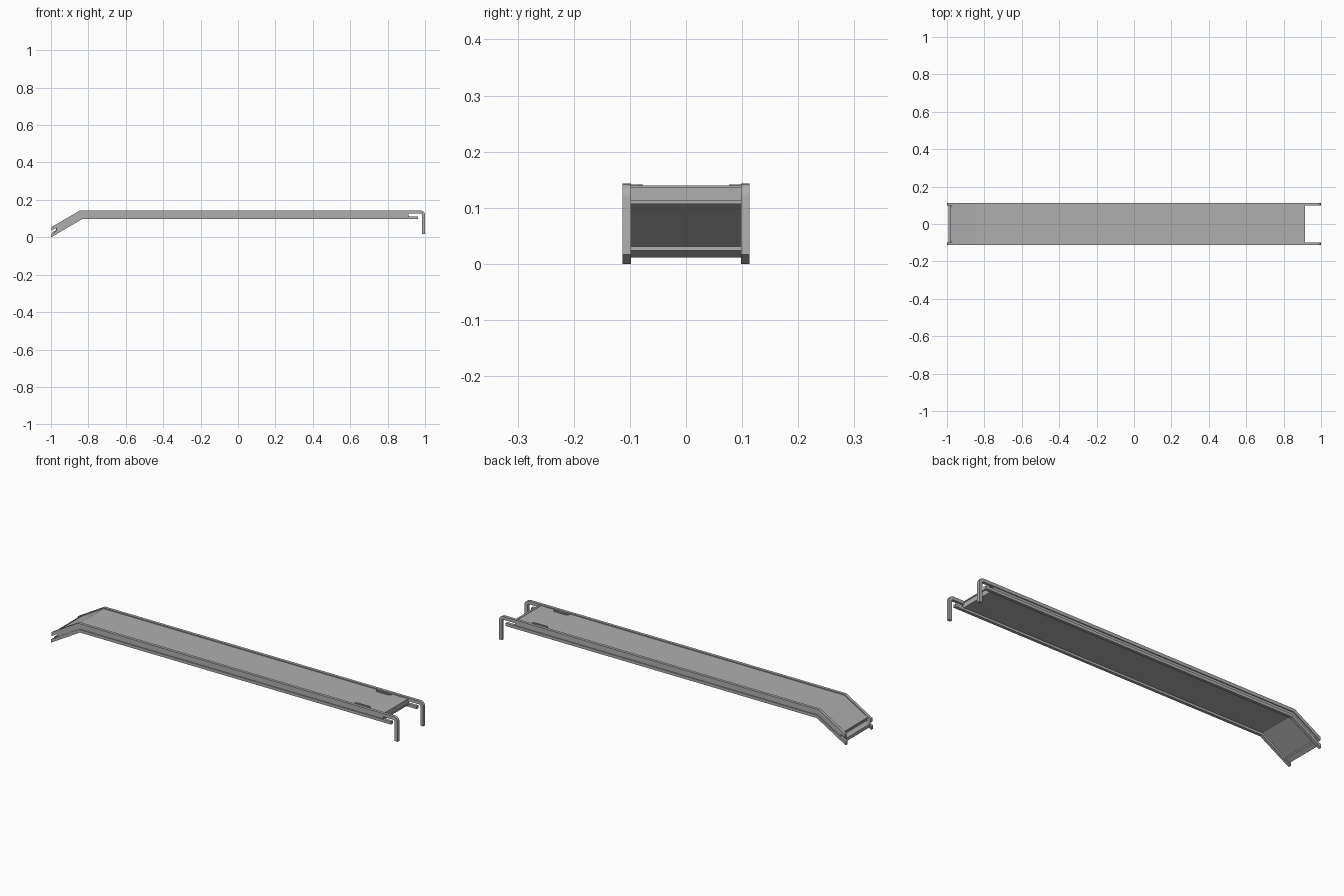
import bpy, bmesh, math

cube = bpy.data.objects.get("Cube")
if cube:
    bpy.data.objects.remove(cube)

grey = bpy.data.materials.new("steel grey")
grey.use_nodes = True
COLOUR = (0.43, 0.43, 0.43, 1)
grey.diffuse_color = COLOUR
grey.node_tree.nodes["Principled BSDF"].inputs["Base Color"].default_value = COLOUR

TOP, BEND, SLOPE = 0.143, -0.846, 0.585
SHIFT = math.tan(math.atan(SLOPE) / 2)


def ribbon(name, upper, lower, y0, y1):
    """Solid between two matching xz outlines, spanning y0 to y1."""
    bm = bmesh.new()
    rings = []
    for (xa, za), (xb, zb) in zip(upper, lower):
        rings.append([bm.verts.new(p) for p in
                      ((xa, y0, za), (xa, y1, za), (xb, y1, zb), (xb, y0, zb))])
    for a, b in zip(rings, rings[1:]):
        for i in range(4):
            j = (i + 1) % 4
            bm.faces.new((a[i], a[j], b[j], b[i]))
    bm.faces.new(rings[0])
    bm.faces.new(rings[-1])
    bmesh.ops.recalc_face_normals(bm, faces=bm.faces)
    mesh = bpy.data.meshes.new(name)
    bm.to_mesh(mesh)
    bm.free()
    mesh.materials.append(grey)
    obj = bpy.data.objects.new(name, mesh)
    bpy.context.collection.objects.link(obj)
    return obj


def line(depth, x0, x1):
    """Bent centre line lying a given depth under the rail top."""
    bend = BEND + depth * SHIFT
    z = TOP - depth
    pts = [(x0, z - max(0, bend - x0) * SLOPE)]
    if x0 < bend < x1:
        pts.append((bend, z))
    pts.append((x1, z - max(0, bend - x1) * SLOPE))
    return pts


def strip(name, d0, d1, x0, x1, y0, y1):
    return ribbon(name, line(d0, x0, x1), line(d1, x0, x1), y0, y1)


def arc(radius):
    return [(0.975 + radius * math.sin(t), 0.118 + radius * math.cos(t))
            for t in (math.pi / 2 * i / 6 for i in range(7))]


def slot_outline(bm, cx, cy, z, half, r):
    verts = []
    for side in (1, -1):
        for i in range(9):
            t = -math.pi / 2 + math.pi * i / 8
            verts.append(bm.verts.new((cx + side * (half - r + r * math.cos(t)),
                                       cy + side * r * math.sin(t), z)))
    return verts


def slot_rim(name, cx, cy, half, r, wall):
    """Raised oval frame on the deck."""
    bm = bmesh.new()
    loops = [slot_outline(bm, cx, cy, z, half - inset, r - inset)
             for z, inset in ((0.136, 0), (0.1415, 0), (0.1415, wall), (0.136, wall))]
    for a, b in zip(loops, loops[1:]):
        for i in range(len(a)):
            j = (i + 1) % len(a)
            bm.faces.new((a[i], a[j], b[j], b[i]))
    bmesh.ops.recalc_face_normals(bm, faces=bm.faces)
    mesh = bpy.data.meshes.new(name)
    bm.to_mesh(mesh)
    bm.free()
    mesh.materials.append(grey)
    bpy.context.collection.objects.link(bpy.data.objects.new(name, mesh))


# Deck between the rails, with end bars
strip("deck", 0.005, 0.034, -0.972, 0.912, -0.0985, 0.0985)
strip("deck_end_trim", 0.003, 0.008, 0.904, 0.915, -0.098, 0.098)
strip("deck_end_lower_bar", 0.029, 0.036, 0.900, 0.915, -0.098, 0.098)
strip("ramp_end_trim", 0.002, 0.008, -0.982, -0.972, -0.096, 0.096)
strip("ramp_end_bar", 0.026, 0.040, -0.992, -0.970, -0.099, 0.099)

for side, word in ((1, "back"), (-1, "front")):
    inner, outer = sorted((side * 0.098, side * 0.113))
    # Rail made of two bars and a recessed web
    strip(word + "_top_bar", 0, 0.017, -0.996, 0.975, inner, outer)
    strip(word + "_bottom_bar", 0.031, 0.046, -1.0, 0.962, inner, outer)
    web = sorted((side * 0.099, side * 0.108))
    strip(word + "_rail_web", 0.016, 0.032, -0.97, 0.912, *web)
    # Rounded elbow continuing into the leg
    leg = ribbon(word + "_leg", arc(0.025) + [(1.0, 0.017)],
                 arc(0.008) + [(0.983, 0.017)], inner, outer)
    bpy.context.view_layer.objects.active = leg
    leg.select_set(True)
    bpy.ops.object.shade_smooth_by_angle()
    leg.select_set(False)
    # Grip on the deck and its small catch
    slot_rim(word + "_grip_rim", 0.78, side * 0.090, 0.045, 0.0085, 0.003)
    grip = sorted((side * 0.077, side * 0.083))
    strip(word + "_grip_bar", 0.002, 0.007, 0.745, 0.815, *grip)
    catch = sorted((side * 0.096, side * 0.099))
    strip(word + "_catch", 0.002, 0.007, 0.845, 0.875, *catch)
